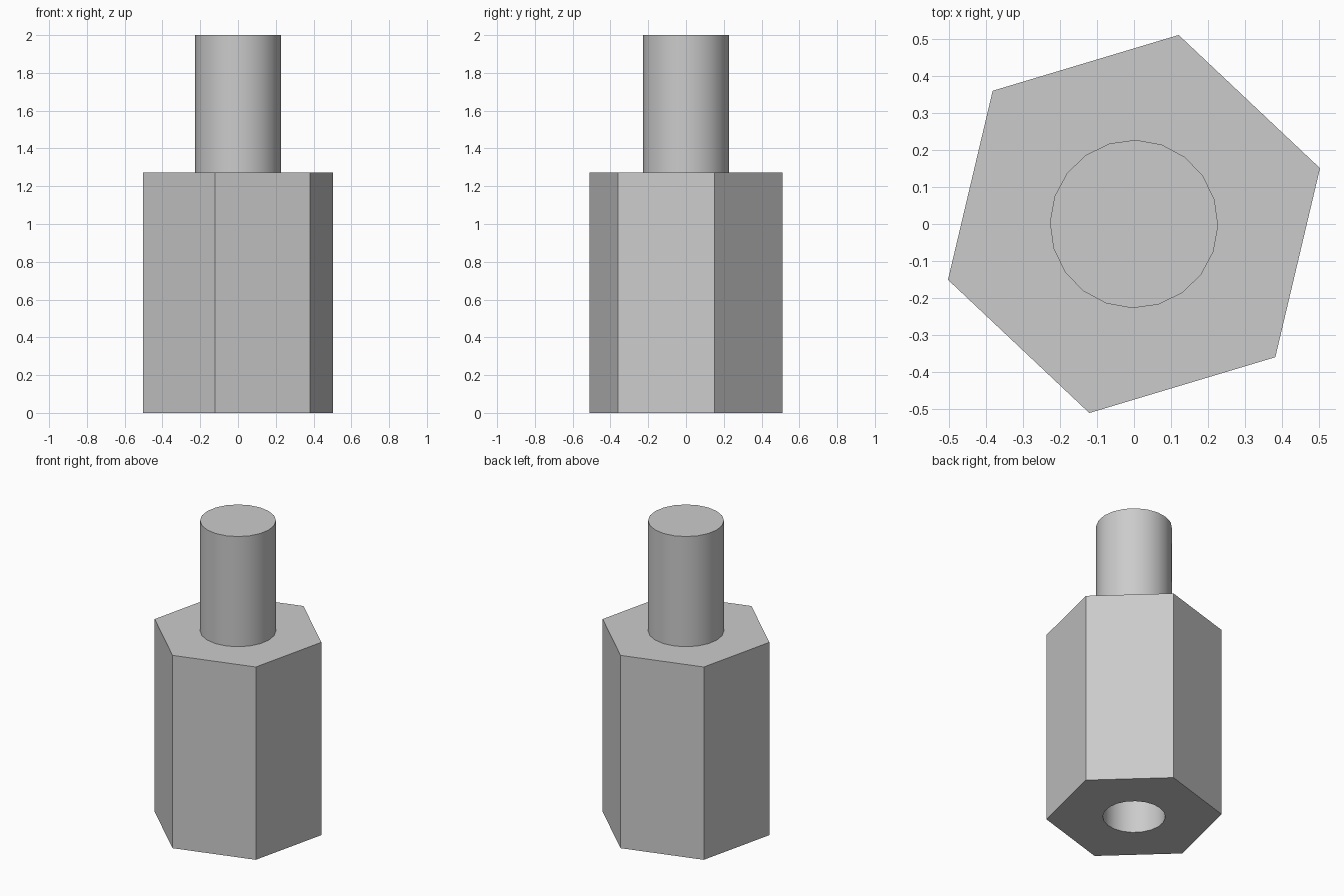
import bpy
import bmesh
from math import cos, sin, pi, radians

cube = bpy.data.objects.get("Cube")
if cube:
    bpy.data.objects.remove(cube, do_unlink=True)

UNIT = 2 / 11                       # overall height is eleven units
HEX_R = 2.5 / cos(pi / 6) * UNIT    # corner radius of a five-unit hexagon
STUD_R = 1.25 * UNIT
HOLE_R = 1.03 * UNIT
HEX_TOP = 7 * UNIT
HOLE_TOP = 5 * UNIT
SIDES = 20

metal = bpy.data.materials.new("grey metal")
metal.use_nodes = True
GREY = (0.6, 0.6, 0.6, 1)
metal.diffuse_color = GREY
metal.node_tree.nodes["Principled BSDF"].inputs["Base Color"].default_value = GREY

bm = bmesh.new()


def ring(radius, z, sides, turn):
    """Closed loop of edges at one height."""
    verts = [bm.verts.new((radius * cos(turn + 2 * pi * i / sides),
                           radius * sin(turn + 2 * pi * i / sides), z))
             for i in range(sides)]
    edges = [bm.edges.new((verts[i - 1], verts[i])) for i in range(sides)]
    return verts, edges


def wall(a, b):
    """Side faces between two loops of equal count."""
    n = len(a[0])
    for i in range(n):
        bm.faces.new((a[0][i - 1], a[0][i], b[0][i], b[0][i - 1]))


def shoulder(a, b):
    """Flat face between two nested loops."""
    bmesh.ops.triangle_fill(bm, edges=a[1] + b[1], use_beauty=True)


def circle(radius, z):
    return ring(radius, z, SIDES, radians(-1.2))


def hexagon(z):
    return ring(HEX_R, z, 6, radians(16.7))


# Loops from the blind end of the hole, round the hexagon, to the stud tip
hole_end, hole_mouth = circle(HOLE_R, HOLE_TOP), circle(HOLE_R, 0)
hex_bottom, hex_top = hexagon(0), hexagon(HEX_TOP)
stud_base, stud_tip = circle(STUD_R, HEX_TOP), circle(STUD_R, 2)

# Skin
bm.faces.new(hole_end[0])
wall(hole_end, hole_mouth)
shoulder(hole_mouth, hex_bottom)
wall(hex_bottom, hex_top)
shoulder(hex_top, stud_base)
wall(stud_base, stud_tip)
bm.faces.new(stud_tip[0])
bmesh.ops.recalc_face_normals(bm, faces=bm.faces[:])

mesh = bpy.data.meshes.new("hex_standoff")
bm.to_mesh(mesh)
bm.free()
mesh.materials.append(metal)
standoff = bpy.data.objects.new("hex_standoff", mesh)
bpy.context.collection.objects.link(standoff)

# Smooth round walls, crisp edges
bpy.ops.object.select_all(action="DESELECT")
standoff.select_set(True)
bpy.context.view_layer.objects.active = standoff
bpy.ops.object.shade_smooth_by_angle(angle=radians(30))
